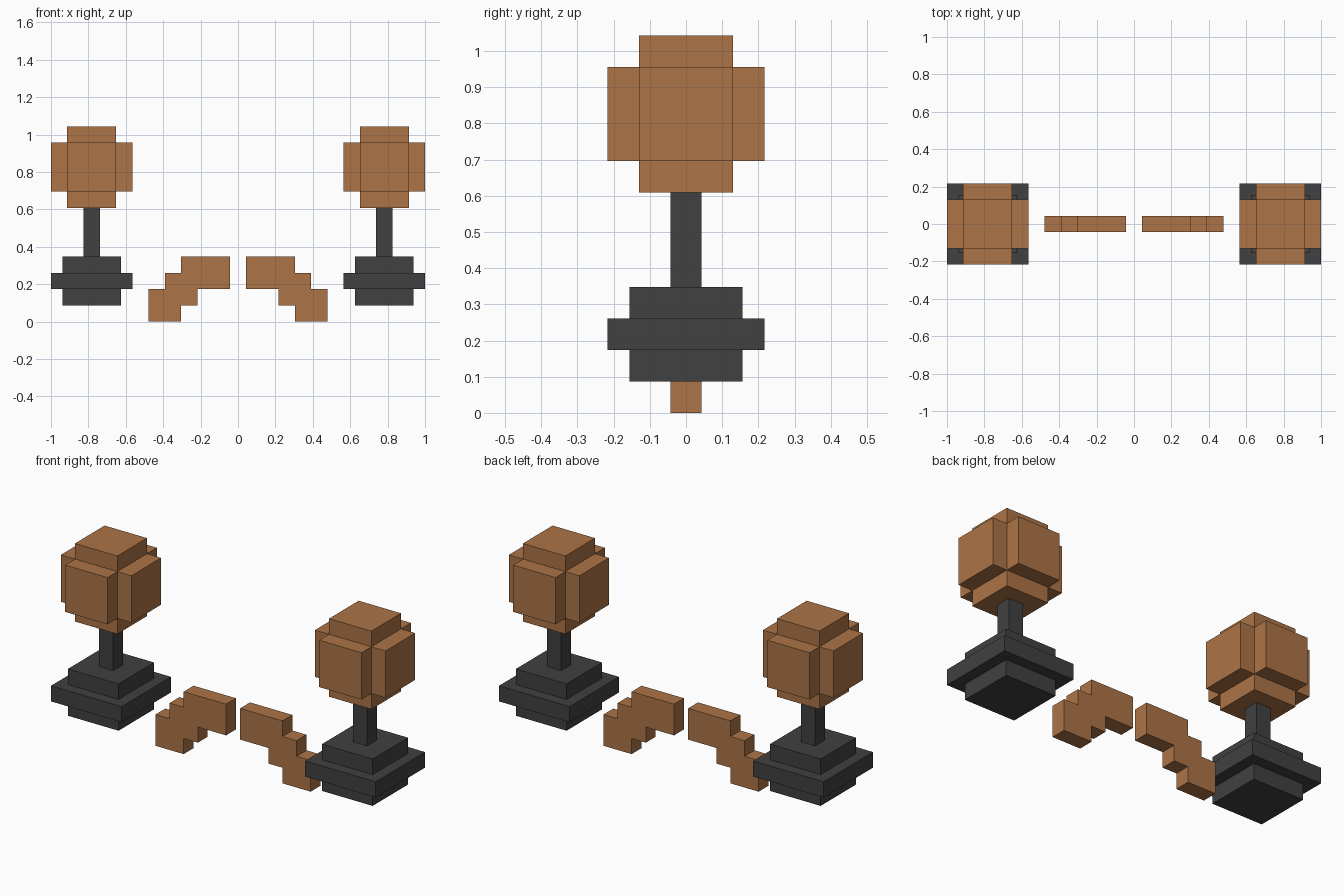
import bpy, bmesh
from mathutils import Matrix, Vector

if "Cube" in bpy.data.objects:
    bpy.data.objects.remove(bpy.data.objects["Cube"])

U = 2 / 23  # one block


def material(name, rgb):
    m = bpy.data.materials.new(name)
    m.diffuse_color = (*rgb, 1)
    m.use_nodes = True
    m.node_tree.nodes["Principled BSDF"].inputs["Base Color"].default_value = m.diffuse_color
    return m


BROWN = material("warm_brown", (0.413, 0.174, 0.061))
BLACK = material("charcoal", (0.052, 0.052, 0.053))


def finish(bm, name, mat, center=(0, 0, 0)):
    """Scale from blocks to units, place and link the mesh."""
    bmesh.ops.recalc_face_normals(bm, faces=bm.faces)
    bmesh.ops.scale(bm, vec=(U, U, U), verts=bm.verts)
    me = bpy.data.meshes.new(name)
    bm.to_mesh(me)
    bm.free()
    me.materials.append(mat)
    ob = bpy.data.objects.new(name, me)
    ob.location = Vector(center) * U
    bpy.context.collection.objects.link(ob)


def box(sx, sy, sz):
    bm = bmesh.new()
    bmesh.ops.create_cube(bm, size=1, matrix=Matrix.Diagonal((sx, sy, sz, 1)))
    return bm


def push_out(bm, faces):
    """Extrude each face one block along its own normal."""
    for f in faces:
        n = f.normal.copy()
        new = bmesh.ops.extrude_discrete_faces(bm, faces=[f])["faces"][0]
        bmesh.ops.translate(bm, vec=n, verts=new.verts)


def ball(name, x):
    bm = box(3, 3, 3)
    bm.normal_update()
    push_out(bm, list(bm.faces))
    finish(bm, name, BROWN, (x, 0, 9.5))


def base(name, x):
    # wide slab with a smaller step above and below
    bm = box(5, 5, 1)
    bm.normal_update()
    caps = [f for f in bm.faces if abs(f.normal.z) > 0.9]
    bmesh.ops.inset_individual(bm, faces=caps, thickness=1)
    bm.normal_update()
    push_out(bm, caps)
    finish(bm, name, BLACK, (x, 0, 2.5))


def stepped_half(name, side):
    # stair-shaped outline in x, z, one block thick
    outline = [(0.5, 4), (0.5, 2), (2.5, 2), (2.5, 1), (3.5, 1), (3.5, 0),
               (5.5, 0), (5.5, 2), (4.5, 2), (4.5, 3), (3.5, 3), (3.5, 4)]
    bm = bmesh.new()
    face = bm.faces.new([bm.verts.new((side * x, -0.5, z)) for x, z in outline])
    ext = bmesh.ops.extrude_face_region(bm, geom=[face], use_keep_orig=True)["geom"]
    bmesh.ops.translate(bm, vec=(0, 1, 0),
                        verts=[v for v in ext if isinstance(v, bmesh.types.BMVert)])
    finish(bm, name, BROWN)


for label, s in (("left", -1), ("right", 1)):
    ball(label + "_ball", s * 9)
    finish(box(1, 1, 3), label + "_stem", BLACK, (s * 9, 0, 5.5))
    base(label + "_base", s * 9)
    stepped_half(label + "_stepped_bracket", s)
